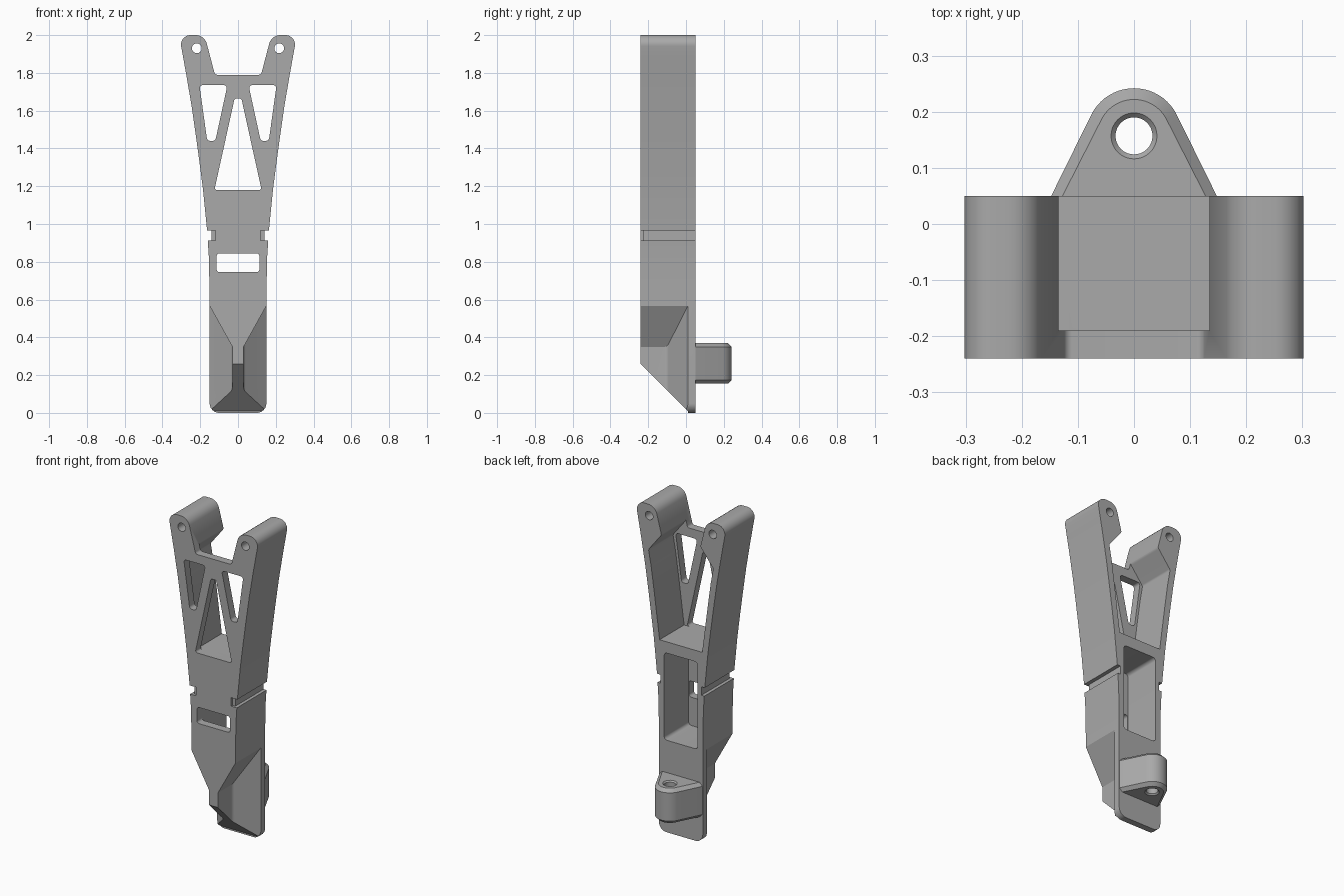
import bpy, bmesh, math
from mathutils import Vector

cube = bpy.data.objects.get("Cube")
if cube:
    bpy.data.objects.remove(cube, do_unlink=True)

FRONT, BACK, WALL = -0.24, 0.05, -0.19

grey = bpy.data.materials.new("plain grey")
grey.use_nodes = True
colour = (0.4, 0.4, 0.4, 1)
grey.diffuse_color = colour
grey.node_tree.nodes["Principled BSDF"].inputs["Base Color"].default_value = colour


def rounded(points, steps=6):
    """Round each corner (x, z, radius) of a closed polygon."""
    out = []
    n = len(points)
    for i, (x, z, r) in enumerate(points):
        p = Vector((x, z))
        if r == 0:
            out.append(p)
            continue
        a = Vector(points[i - 1][:2]) - p
        b = Vector(points[(i + 1) % n][:2]) - p
        half = a.angle(b) / 2
        d = min(r / math.tan(half), a.length * 0.49, b.length * 0.49)
        r = d * math.tan(half)
        a.normalize()
        b.normalize()
        centre = p + (a + b).normalized() * (r / math.sin(half))
        u, v = p + a * d - centre, p + b * d - centre
        for k in range(steps + 1):
            t = k / steps
            out.append(centre + (u * (1 - t) + v * t).normalized() * r)
    return out


def make(name, rings):
    """Skin a stack of matching closed rings and cap both ends."""
    bm = bmesh.new()
    loops = [[bm.verts.new(p) for p in ring] for ring in rings]
    n = len(loops[0])
    for lo, hi in zip(loops, loops[1:]):
        for i in range(n):
            j = (i + 1) % n
            bm.faces.new((lo[i], lo[j], hi[j], hi[i]))
    bm.faces.new(loops[0])
    bm.faces.new(loops[-1])
    bmesh.ops.recalc_face_normals(bm, faces=bm.faces)
    mesh = bpy.data.meshes.new(name)
    bm.to_mesh(mesh)
    bm.free()
    mesh.materials.append(grey)
    obj = bpy.data.objects.new(name, mesh)
    bpy.context.collection.objects.link(obj)
    return obj


def slab(name, points, y0, y1):
    """Front-view profile extruded along y."""
    flat = rounded(points)
    return make(name, [[(p.x, y, p.y) for p in flat] for y in (y0, y1)])


def mirrored(half):
    return half + [(-x, z, r) for x, z, r in reversed(half)]


def cut(target, cutter):
    bpy.context.view_layer.objects.active = target
    mod = target.modifiers.new("cut", 'BOOLEAN')
    mod.operation = 'DIFFERENCE'
    mod.solver = 'EXACT'
    mod.object = cutter
    bpy.ops.object.modifier_apply(modifier=mod.name)
    bpy.data.objects.remove(cutter, do_unlink=True)


def smooth(obj):
    bpy.ops.object.select_all(action='DESELECT')
    obj.select_set(True)
    bpy.context.view_layer.objects.active = obj
    bpy.ops.object.shade_smooth_by_angle(angle=math.radians(25))


# Forked body silhouette
side = [(0.15, 0, 0.05), (0.15, 0.6, 0), (0.154, 0.82, 0), (0.164, 0.97, 0),
        (0.185, 1.18, 0), (0.203, 1.32, 0), (0.222, 1.46, 0), (0.245, 1.62, 0),
        (0.272, 1.78, 0), (0.29, 1.88, 0), (0.312, 2, 0.06),
        (0.177, 2, 0.06), (0.122, 1.79, 0.015)]
body = slab("forked_body", mirrored(side), FRONT, BACK)

# Upper rear pocket, open at the top between the prongs
upper = [(0.146, 1.18, 0), (0.164, 1.32, 0), (0.182, 1.46, 0), (0.204, 1.62, 0),
         (0.222, 1.72, 0.02), (0.135, 1.83, 0.03), (0.13, 1.87, 0)]
cut(body, slab("upper_pocket", mirrored(upper), WALL, 0.2))

# Lower rear pocket
lower = [(0.115, 0.57, 0.02), (0.115, 1.11, 0.02)]
cut(body, slab("lower_pocket", mirrored(lower), WALL, 0.2))

# Windows through the front wall
cut(body, slab("slot", mirrored([(0.113, 0.745, 0.015), (0.113, 0.845, 0.015)]), -0.3, -0.15))
cut(body, slab("centre_window", mirrored([(0.125, 1.18, 0.012), (0.018, 1.665, 0.015)]), -0.3, -0.15))

for s in (1, -1):
    # Slanted side windows
    window = [(s * 0.204, 1.735, 0.015), (s * 0.056, 1.735, 0.015),
              (s * 0.12, 1.44, 0.018), (s * 0.163, 1.44, 0.018)]
    cut(body, slab("side_window", window, -0.3, -0.15))
    # Prong pin holes
    hole = [(s * 0.218 + 0.026 * math.cos(k * math.tau / 24),
             1.93 + 0.026 * math.sin(k * math.tau / 24), 0) for k in range(24)]
    cut(body, slab("pin_hole", hole, -0.3, 0.2))
    # Edge notches, deeper at the front lip
    for depth, y1 in ((0.14, 0.2), (0.12, -0.225)):
        notch = [(s * depth, 0.912, 0), (s * 0.3, 0.912, 0),
                 (s * 0.3, 0.965, 0), (s * depth, 0.965, 0)]
        cut(body, slab("notch", notch, -0.3, y1))
    # Flared relief beside the lower rib, with a slanted roof
    plan = [(p.x, p.y) for p in rounded([(0.03, -0.3, 0), (0.03, -0.1, 0.03),
                                         (0.15, 0.01, 0), (0.25, 0.01, 0), (0.25, -0.3, 0)])]
    roof = lambda x: 0.35 + (x - 0.03) * 1.8
    cut(body, make("rib_relief", [[(s * x, y, -0.1) for x, y in plan],
                                  [(s * x, y, roof(x)) for x, y in plan]]))

# Sloped toe under the front
toe = [(-0.34, 0.36), (0.01, 0.01), (0.01, -0.1), (-0.34, -0.1)]
cut(body, make("toe_slope", [[(x, y, z) for y, z in toe] for x in (-0.3, 0.3)]))
smooth(body)


# Rear mounting lug with bevelled rim
def lug_ring(inset, z):
    arc = [math.radians(27 + k * 126 / 20) for k in range(21)]
    r = 0.085 - inset
    base = 0.15 - inset
    return ([(base, 0.045, z)] + [(r * math.cos(a), 0.157 + r * math.sin(a), z) for a in arc]
            + [(-base, 0.045, z)])


def circle(r, z):
    return [(r * math.cos(k * math.tau / 32), 0.157 + r * math.sin(k * math.tau / 32), z)
            for k in range(32)]


lug = make("rear_lug", [lug_ring(0.02, 0.155), lug_ring(0, 0.175),
                        lug_ring(0, 0.35), lug_ring(0.02, 0.37)])
cut(lug, make("lug_hole", [circle(0.05, 0.146), circle(0.033, 0.163),
                           circle(0.033, 0.362), circle(0.05, 0.379)]))
smooth(lug)
